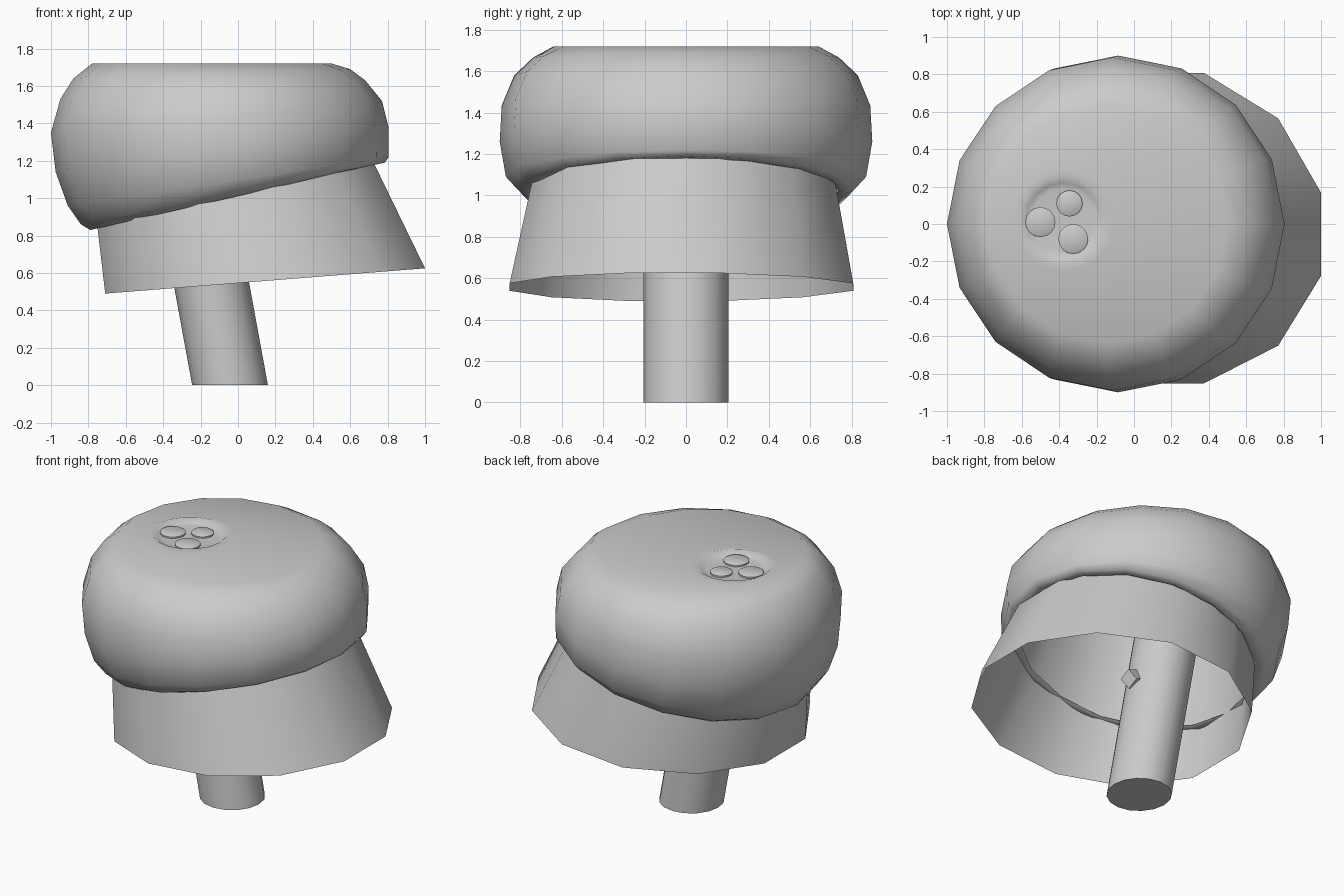
import bpy, bmesh
from math import cos, sin, pi, radians

if "Cube" in bpy.data.objects:
    bpy.data.objects.remove(bpy.data.objects["Cube"])


def loft(name, rings, n, phase=0.0, bend=0.0, close=(True, True), angle=40):
    """Skin tilted ellipses given as (x_left, z_left, x_right, z_right, y_radius, y_centre)."""
    bm = bmesh.new()
    loops = []
    for xl, zl, xr, zr, ry, cy in rings:
        cx, rx = (xl + xr) / 2, (xr - xl) / 2
        loop = []
        for i in range(n):
            a = 2 * pi * i / n + phase
            k, s = cos(a) / cos(phase), sin(a) / cos(phase)
            y = cy + ry * s - bend * abs(k)
            loop.append(bm.verts.new((cx + rx * k, y, (zl + zr) / 2 + (zr - zl) / 2 * k)))
        loops.append(loop)
    for lo, hi in zip(loops, loops[1:]):
        for i in range(n):
            j = (i + 1) % n
            bm.faces.new((lo[i], lo[j], hi[j], hi[i]))
    if close[0]:
        bm.faces.new(loops[0][::-1])
    if close[1]:
        bm.faces.new(loops[-1])
    me = bpy.data.meshes.new(name)
    bm.to_mesh(me)
    bm.free()
    ob = bpy.data.objects.new(name, me)
    bpy.context.collection.objects.link(ob)
    bpy.ops.object.select_all(action='DESELECT')
    ob.select_set(True)
    bpy.context.view_layer.objects.active = ob
    bpy.ops.object.shade_smooth_by_angle(angle=radians(angle))
    return ob


def flat(x, y, z, r):
    return (x - r, z, x + r, z, r, y)


# Puffy tilted cap, with a shallow rimmed crater in its top
loft("cap", [
    (-0.755, 0.85, 0.715, 1.195, 0.735, 0),
    (-0.79, 0.83, 0.735, 1.18, 0.765, 0),
    (-0.84, 0.86, 0.785, 1.19, 0.81, 0),
    (-0.91, 0.96, 0.805, 1.22, 0.87, 0),
    (-0.975, 1.14, 0.805, 1.38, 0.90, 0),
    (-1.00, 1.35, 0.77, 1.52, 0.89, 0),
    (-0.95, 1.53, 0.68, 1.63, 0.83, 0),
    (-0.88, 1.64, 0.60, 1.69, 0.74, 0),
    (-0.78, 1.72, 0.50, 1.72, 0.64, 0),
    flat(-0.37, 0.02, 1.695, 0.27),
    flat(-0.38, 0.02, 1.705, 0.235),
    flat(-0.38, 0.02, 1.68, 0.20),
    flat(-0.38, 0.02, 1.675, 0.17),
], 16, close=(False, True), angle=60)

# Three round studs in the crater
for i, (x, y, r) in enumerate([(-0.50, 0.01, 0.08), (-0.345, 0.11, 0.07), (-0.325, -0.08, 0.08)]):
    loft(f"stud_{i + 1}", [flat(x, y, 1.66, r), flat(x, y, 1.685, r), flat(x, y, 1.69, r * 0.9)], 16)

# Flared twelve-sided skirt, continuing up inside the cap
loft("skirt", [
    (-0.71, 0.49, 1.00, 0.625, 0.83, -0.01),
    (-0.75, 0.83, 0.73, 1.18, 0.735, 0.0),
    (-0.75, 1.55, 0.52, 1.60, 0.60, 0.0),
], 12, phase=pi / 12, bend=0.045, close=(False, True), angle=60)

# Leaning stem
loft("stem", [(-0.245, 0, 0.16, 0, 0.205, 0), (-0.52, 1.5, -0.115, 1.5, 0.205, 0)], 16)

# Small block on the stem, hidden under the skirt
bpy.ops.mesh.primitive_cube_add(size=0.085, location=(0.02, 0.01, 0.80), rotation=(0.5, 0.4, 0.2))
bpy.context.object.name = "stem_block"
